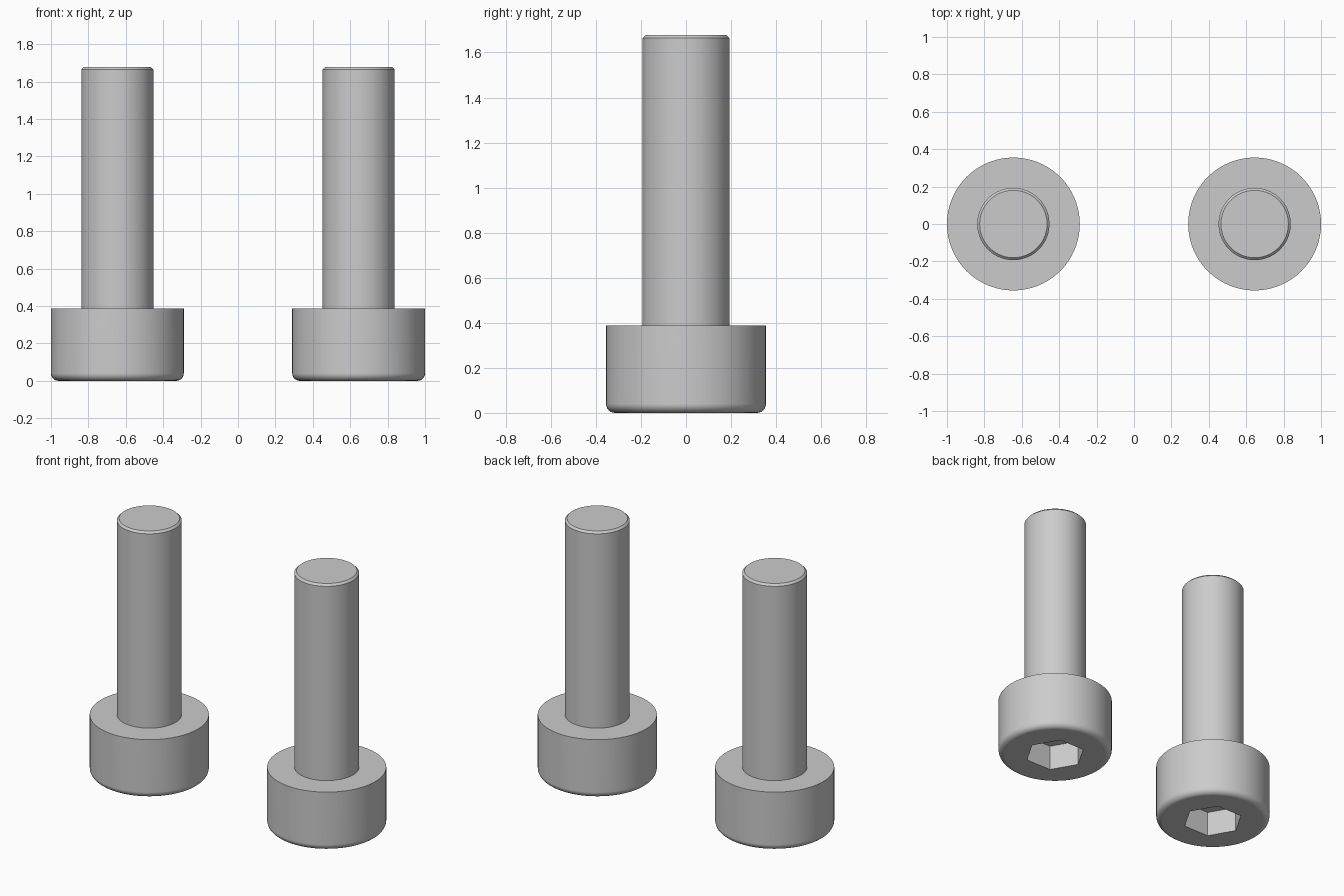
import bpy
import bmesh
from math import cos, sin, pi, radians
from mathutils import Vector

cube = bpy.data.objects.get("Cube")
if cube:
    bpy.data.objects.remove(cube, do_unlink=True)

SEGMENTS = 96
SPACING = 0.645          # bolt axis distance from the centre
HEAD_R, HEAD_H, FILLET = 0.355, 0.387, 0.04
SHAFT_R, TOTAL_H, CHAMFER = 0.193, 1.677, 0.013
SOCKET_R, SOCKET_DEPTH = 0.187, 0.168


def lathe(name, profile):
    """Spin an open (radius, z) profile around z and cap both ends."""
    bm = bmesh.new()
    verts = [bm.verts.new((r, 0, z)) for r, z in profile]
    edges = [bm.edges.new(pair) for pair in zip(verts, verts[1:])]
    bmesh.ops.spin(bm, geom=verts + edges, cent=(0, 0, 0), axis=(0, 0, 1),
                   angle=2 * pi, steps=SEGMENTS, use_duplicate=False)
    bmesh.ops.remove_doubles(bm, verts=bm.verts, dist=0.0001)
    bmesh.ops.holes_fill(bm, edges=[e for e in bm.edges if e.is_boundary], sides=0)
    bmesh.ops.recalc_face_normals(bm, faces=bm.faces)
    mesh = bpy.data.meshes.new(name)
    bm.to_mesh(mesh)
    bm.free()
    obj = bpy.data.objects.new(name, mesh)
    bpy.context.collection.objects.link(obj)
    return obj


# Bolt body: rounded head rim, flat shoulder, shaft with chamfered tip
rim = []
for i in range(7):
    a = radians(-90 + 15 * i)
    rim.append((HEAD_R - FILLET + FILLET * cos(a), FILLET + FILLET * sin(a)))
bolt = lathe("left_bolt", rim + [
    (HEAD_R, HEAD_H), (SHAFT_R, HEAD_H),
    (SHAFT_R, TOTAL_H - CHAMFER), (SHAFT_R - CHAMFER, TOTAL_H)])

# Hexagonal socket cut into the underside of the head
bpy.ops.mesh.primitive_cylinder_add(vertices=6, radius=SOCKET_R,
                                    depth=2 * SOCKET_DEPTH,
                                    rotation=(0, 0, radians(30)))
cutter = bpy.context.object
cutter.name = "socket_cutter"
cutter.hide_render = True

bpy.ops.object.select_all(action='DESELECT')
bpy.context.view_layer.objects.active = bolt
bolt.select_set(True)
cut = bolt.modifiers.new("socket", 'BOOLEAN')
cut.operation = 'DIFFERENCE'
cut.solver = 'EXACT'
cut.object = cutter
bpy.ops.object.modifier_apply(modifier=cut.name)
bpy.data.objects.remove(cutter, do_unlink=True)

# Smooth round walls, crisp shoulder, tip and socket edges
bpy.ops.object.shade_smooth_by_angle(angle=radians(30))
bolt.modifiers.new("even_shading", 'WEIGHTED_NORMAL').keep_sharp = True

# Matching pair standing on their heads
bolt.location = Vector((SPACING, 0, 0))
twin = bolt.copy()
twin.name = "right_bolt"
twin.location.x = -SPACING
bpy.context.collection.objects.link(twin)
